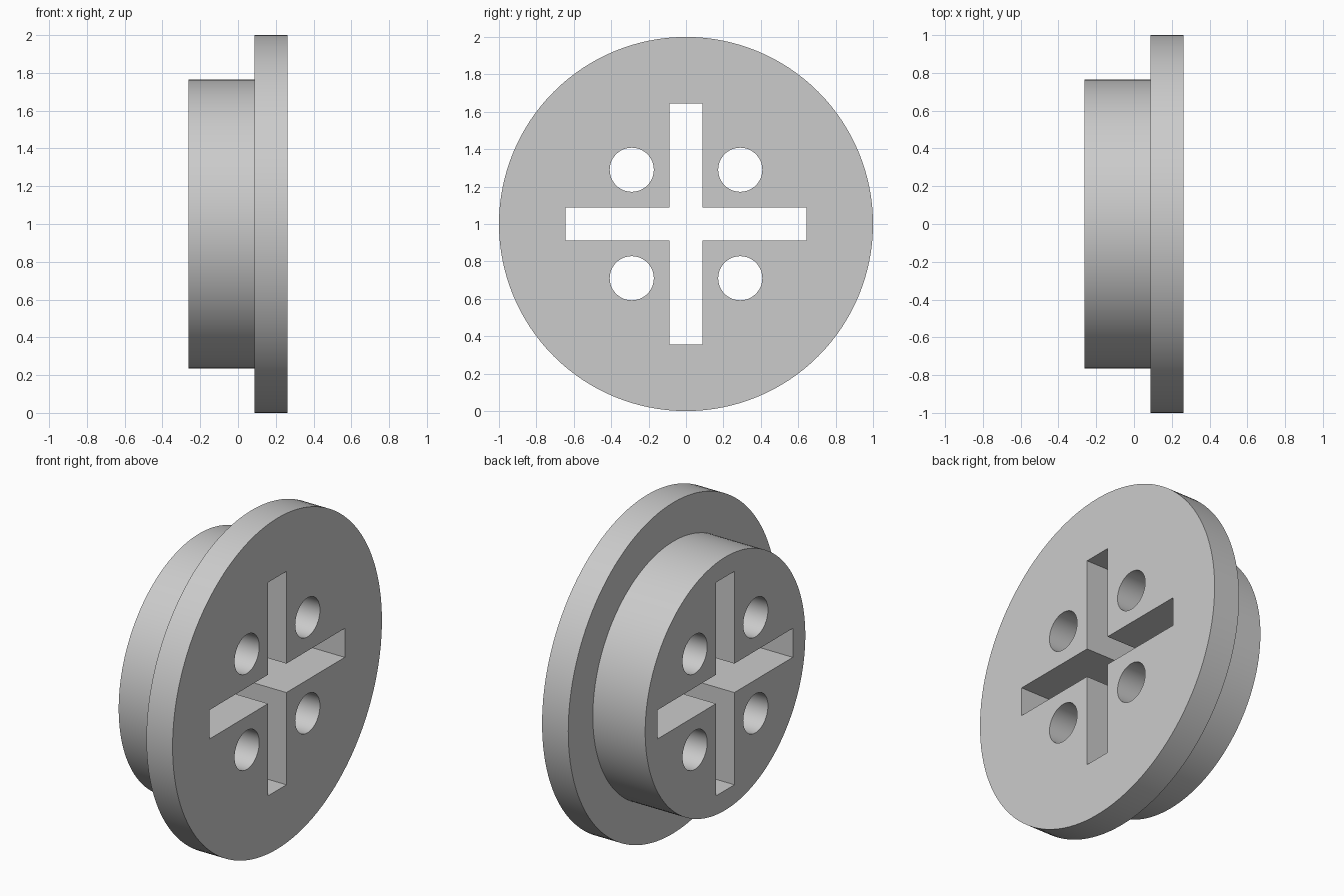
import bpy, bmesh, math
from mathutils import Matrix, Vector

if "Cube" in bpy.data.objects:
    bpy.data.objects.remove(bpy.data.objects["Cube"], do_unlink=True)

HALF = 0.2625                  # half of the total thickness
STEP = 0.0875                  # where the flange meets the hub
FLANGE_R, HUB_R = 1.0, 0.765
SLOT_W, SLOT_L = 0.0875, 0.645  # half width and half length of the cross
HOLE_R, HOLE_AT = 0.118, 0.29
CENTRE = Vector((0, 0, 1))

grey = bpy.data.materials.new("light grey")
grey.use_nodes = True
colour = (0.6, 0.6, 0.6, 1)
grey.diffuse_color = colour
grey.node_tree.nodes["Principled BSDF"].inputs["Base Color"].default_value = colour


def add_object(name, bm):
    bmesh.ops.recalc_face_normals(bm, faces=bm.faces)
    mesh = bpy.data.meshes.new(name)
    bm.to_mesh(mesh)
    bm.free()
    obj = bpy.data.objects.new(name, mesh)
    bpy.context.collection.objects.link(obj)
    mesh.materials.append(grey)
    return obj


def prism(name, outline, x0, x1):
    """Extrude a (y, z) outline along x."""
    bm = bmesh.new()
    face = bm.faces.new([bm.verts.new((x0, y, z + 1)) for y, z in outline])
    new = bmesh.ops.extrude_face_region(bm, geom=[face])["geom"]
    bmesh.ops.translate(bm, vec=(x1 - x0, 0, 0),
                        verts=[v for v in new if isinstance(v, bmesh.types.BMVert)])
    return add_object(name, bm)


def circle(radius, sides, cy=0, cz=0):
    turns = [2 * math.pi * i / sides for i in range(sides)]
    return [(cy + radius * math.cos(a), cz + radius * math.sin(a)) for a in turns]


# Stepped disc: flange and hub turned from one profile
bm = bmesh.new()
SIDES = 128
profile = [(-HALF, HUB_R), (STEP, HUB_R), (STEP, FLANGE_R), (HALF, FLANGE_R)]
rings = [[bm.verts.new((x, y, z + 1)) for y, z in circle(r, SIDES)] for x, r in profile]
for a, b in zip(rings, rings[1:]):
    for i in range(SIDES):
        j = (i + 1) % SIDES
        bm.faces.new((a[i], a[j], b[j], b[i]))
bm.faces.new(rings[0])
bm.faces.new(rings[-1])
body = add_object("flanged_disc", bm)

# Cross slot and four round holes, cut right through
w, l = SLOT_W, SLOT_L
arm = [Vector((l, -w)), Vector((l, w)), Vector((w, w))]
cross = [Matrix.Rotation(k * math.pi / 2, 2) @ p for k in range(4) for p in arm]
cutters = [prism("cross_cutter", cross, -0.5, 0.5)]
for sy in (-1, 1):
    for sz in (-1, 1):
        outline = circle(HOLE_R, 48, sy * HOLE_AT, sz * HOLE_AT)
        cutters.append(prism("hole_cutter", outline, -0.5, 0.5))

for cutter in cutters:
    cutter.hide_render = True
    mod = body.modifiers.new("cut", 'BOOLEAN')
    mod.operation = 'DIFFERENCE'
    mod.solver = 'EXACT'
    mod.object = cutter

# Bake the cuts and drop the cutters
graph = bpy.context.evaluated_depsgraph_get()
cut_mesh = bpy.data.meshes.new_from_object(body.evaluated_get(graph))
body.modifiers.clear()
body.data = cut_mesh
for cutter in cutters:
    bpy.data.objects.remove(cutter, do_unlink=True)

bpy.ops.object.select_all(action='DESELECT')
body.select_set(True)
bpy.context.view_layer.objects.active = body
bpy.ops.object.shade_smooth_by_angle(angle=math.radians(30))
